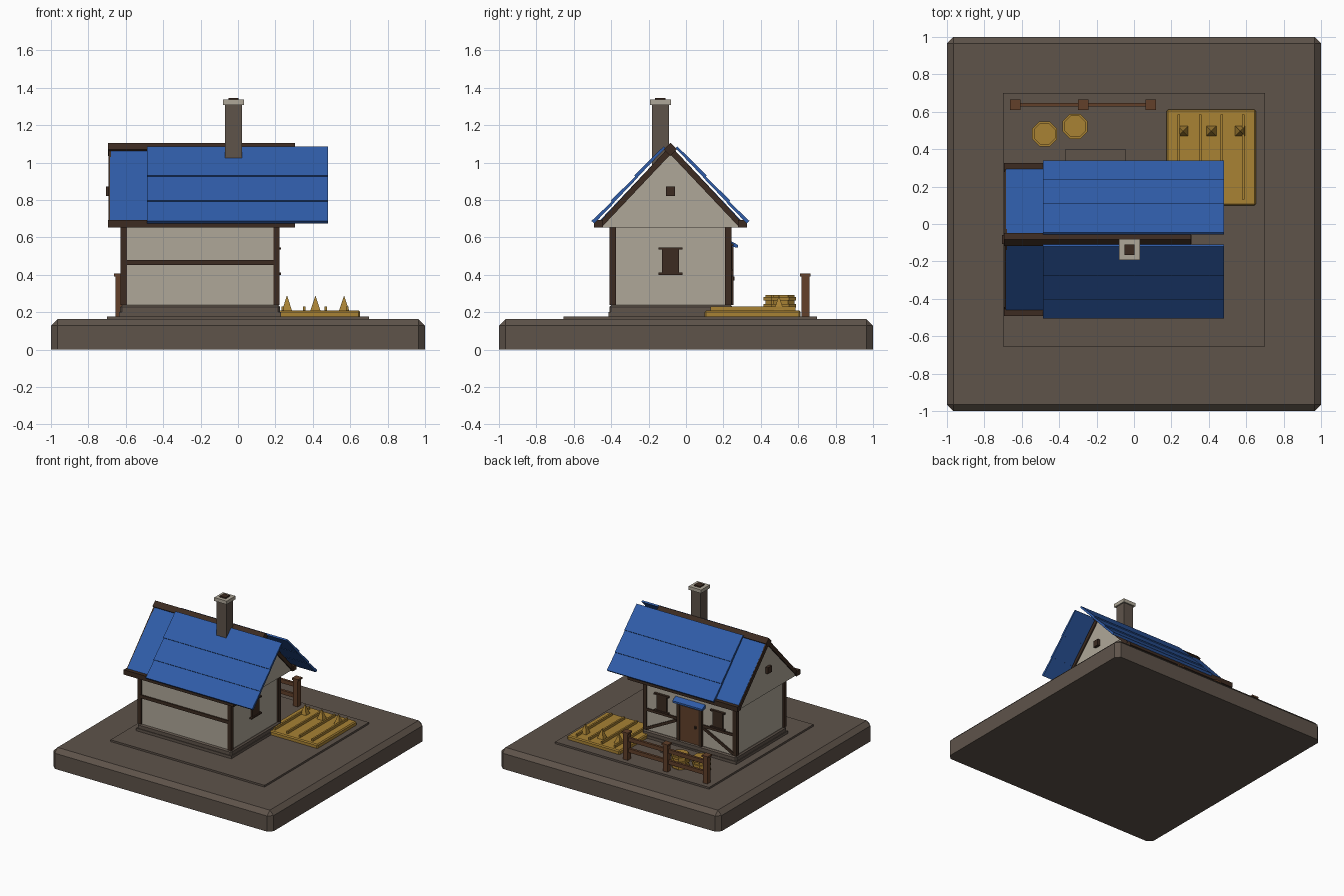
import bpy, bmesh, math
from mathutils import Vector, Matrix

old = bpy.data.objects.get("Cube")
if old:
    bpy.data.objects.remove(old)


def material(name, rgb):
    lin = [((c / 255 + 0.055) / 1.055) ** 2.4 for c in rgb] + [1]
    m = bpy.data.materials.new(name)
    m.use_nodes = True
    m.diffuse_color = lin
    m.node_tree.nodes["Principled BSDF"].inputs["Base Color"].default_value = lin
    return m


STONE = material("brown stone", (94, 83, 74))
PLASTER = material("pale plaster", (175, 167, 152))
TIMBER = material("dark timber", (60, 43, 33))
WOOD = material("brown wood", (98, 64, 42))
BLUE = material("blue roofing", (47, 92, 168))
GOLD = material("golden straw", (168, 130, 52))


def finish(name, bm, mat):
    bmesh.ops.recalc_face_normals(bm, faces=bm.faces)
    me = bpy.data.meshes.new(name)
    bm.to_mesh(me)
    bm.free()
    me.materials.append(mat)
    ob = bpy.data.objects.new(name, me)
    bpy.context.collection.objects.link(ob)
    return ob


def box(name, mat, x, y, z, bevel=0.0):
    """Box from three (low, high) ranges, optionally chamfered except underneath."""
    bm = bmesh.new()
    bmesh.ops.create_cube(bm, size=1)
    for v in bm.verts:
        v.co = [r[0] + (c + 0.5) * (r[1] - r[0]) for c, r in zip(v.co, (x, y, z))]
    if bevel:
        edges = [e for e in bm.edges if max(v.co.z for v in e.verts) > z[0] + 0.001]
        bmesh.ops.bevel(bm, geom=edges, offset=bevel, segments=1, affect='EDGES')
    return finish(name, bm, mat)


def around(c, size):
    return (c - size / 2, c + size / 2)


def prism(name, mat, profile, x0, x1):
    """Profile of (y, z) points extruded along x."""
    bm = bmesh.new()
    face = bm.faces.new([bm.verts.new((x0, y, z)) for y, z in profile])
    new = bmesh.ops.extrude_face_region(bm, geom=[face])["geom"]
    bmesh.ops.translate(bm, vec=(x1 - x0, 0, 0),
                        verts=[g for g in new if isinstance(g, bmesh.types.BMVert)])
    return finish(name, bm, mat)


def cone(name, mat, sides, r0, r1, x, y, z0, z1, turn):
    bm = bmesh.new()
    bmesh.ops.create_cone(bm, cap_ends=True, segments=sides, radius1=r0, radius2=r1, depth=z1 - z0,
                          matrix=Matrix.Translation((x, y, (z0 + z1) / 2)) @ Matrix.Rotation(turn, 4, 'Z'))
    return finish(name, bm, mat)


# Ground
box("base", STONE, (-1, 1), (-1, 1), (0, 0.163), 0.035)
box("yard", STONE, (-0.7, 0.7), (-0.655, 0.7), (0.155, 0.178))
box("doorstep", STONE, (-0.365, -0.045), (0.22, 0.4), (0.17, 0.187))

# House body
XL, XR, YF, YB, RIDGE = -0.615, 0.21, -0.4, 0.235, -0.083
box("foundation_footing", STONE, (XL - 0.02, XR + 0.02), (YF - 0.015, YB + 0.02), (0.17, 0.2))
box("foundation", STONE, (XL - 0.015, XR + 0.015), (YF - 0.01, YB + 0.015), (0.19, 0.238), 0.01)
box("walls", PLASTER, (XL, XR), (YF, YB), (0.23, 0.66))
for x in (XL + 0.004, XR - 0.004):
    for y in (YF + 0.009, YB - 0.009):
        box("corner_post", TIMBER, around(x, 0.034), around(y, 0.034), (0.238, 0.655))
box("front_rail", TIMBER, (XL, XR), around(YF, 0.02), (0.453, 0.48))

# Roof body with gables
prism("gable_roof", PLASTER, [(RIDGE - 0.38, 0.652), (RIDGE + 0.38, 0.652), (RIDGE, 1.07)], -0.682, 0.285)
for s in (-1, 1):
    def side(points):
        return [(RIDGE + s * h, z) for h, z in points]
    prism("under_roof", BLUE, side([(0, 1.07), (0.375, 0.66), (0.378, 0.69), (0, 1.09)]), -0.684, 0.285)
    prism("eave_beam", TIMBER, side([(0.36, 0.652), (0.408, 0.652), (0.408, 0.692), (0.36, 0.692)]),
          -0.695, 0.305)
    for x in (-0.692, 0.283):
        prism("barge_board", TIMBER, side([(0, 1.043), (0.37, 0.652), (0.408, 0.652), (0, 1.091)]),
              x, x + 0.012)
    # Overlapping courses of the raised covering
    along, out = Vector((0.684, -0.73)), Vector((0.73, 0.684))
    top = Vector((0.04, 1.09))
    for u0, u1 in ((0, 0.222), (0.215, 0.405), (0.398, 0.555)):
        quad = [top + along * u + out * v
                for u, v in ((u0, -0.018), (u1, -0.016), (u1, 0.004), (u0, -0.005))]
        prism("roof_course", BLUE, side(quad), -0.486, 0.482)
prism("ridge_beam", TIMBER, [(RIDGE - 0.035, 1.07), (RIDGE, 1.035), (RIDGE + 0.035, 1.07), (RIDGE, 1.105)],
      -0.695, 0.305)

# Gable vents and side window
for x in (-0.69, 0.293):
    box("gable_vent", TIMBER, around(x, 0.03), around(RIDGE, 0.05), (0.82, 0.872))
box("side_window", TIMBER, around(XR, 0.024), around(RIDGE, 0.09), (0.41, 0.54))
for z in (0.405, 0.541):
    box("side_window_sill", TIMBER, around(XR, 0.04), around(RIDGE, 0.13), around(z, 0.012))

# Chimney
CX, CY = -0.024, -0.137
box("chimney", STONE, around(CX, 0.09), around(CY, 0.09), (0.92, 1.315))
box("chimney_cap", PLASTER, around(CX, 0.113), around(CY, 0.113), (1.308, 1.336))
box("flue", TIMBER, around(CX, 0.055), around(CY, 0.055), (1.3, 1.346))

# Door side: door, hood, windows and braces
DX = -0.205
box("door", WOOD, around(DX, 0.17), around(YB, 0.024), (0.238, 0.53))
box("door_lintel", TIMBER, around(DX, 0.23), around(YB, 0.036), (0.525, 0.55))
box("door_handle", TIMBER, around(DX - 0.055, 0.014), (YB, YB + 0.025), (0.37, 0.39))
prism("door_hood", BLUE, [(YB - 0.01, 0.552), (YB + 0.042, 0.545), (YB + 0.042, 0.56), (YB - 0.01, 0.588)],
      DX - 0.135, DX + 0.135)
for s in (-1, 1):
    box("door_jamb", TIMBER, around(DX + s * 0.1, 0.03), around(YB, 0.036), (0.238, 0.55))
    wx = DX + s * 0.255
    box("back_window", TIMBER, around(wx, 0.09), around(YB, 0.024), (0.43, 0.56))
    for z in (0.425, 0.561):
        box("back_window_sill", TIMBER, around(wx, 0.13), around(YB, 0.04), around(z, 0.012))
    inner, outer = DX + s * 0.11, DX + s * 0.405
    box("back_rail", TIMBER, sorted((inner, outer)), around(YB, 0.018), (0.395, 0.417))
    brace = box("brace", TIMBER, around(0, 0.3), around(0, 0.016), around(0, 0.022))
    brace.location = ((inner + outer) / 2, YB + 0.002, 0.32)
    brace.rotation_euler.y = s * math.radians(27)

# Fence
for x in (-0.635, -0.272, 0.09):
    box("fence_post", WOOD, around(x, 0.042), around(0.638, 0.042), (0.175, 0.398))
    box("fence_post_cap", WOOD, around(x, 0.056), around(0.638, 0.056), (0.392, 0.406))
for z in (0.255, 0.345):
    box("fence_rail", WOOD, (-0.635, 0.09), around(0.638, 0.02), around(z, 0.032))

# Crop patch
box("crop_bed", GOLD, (0.175, 0.652), (0.1, 0.612), (0.175, 0.21), 0.008)
for i in range(4):
    box("crop_row", GOLD, around(0.24 + i * 0.115, 0.014), (0.13, 0.585), (0.205, 0.23))
for x in (0.262, 0.414, 0.567):
    cone("crop_plant", GOLD, 4, 0.038, 0, x, 0.497, 0.208, 0.29, math.pi / 4)

# Straw bundles
for x, y in ((-0.478, 0.482), (-0.315, 0.522)):
    cone("straw_bundle", GOLD, 8, 0.062, 0.062, x, y, 0.176, 0.292, math.pi / 8)
    for z in (0.195, 0.235, 0.272):
        cone("straw_band", GOLD, 8, 0.072, 0.072, x, y, z - 0.009, z + 0.009, math.pi / 8)
